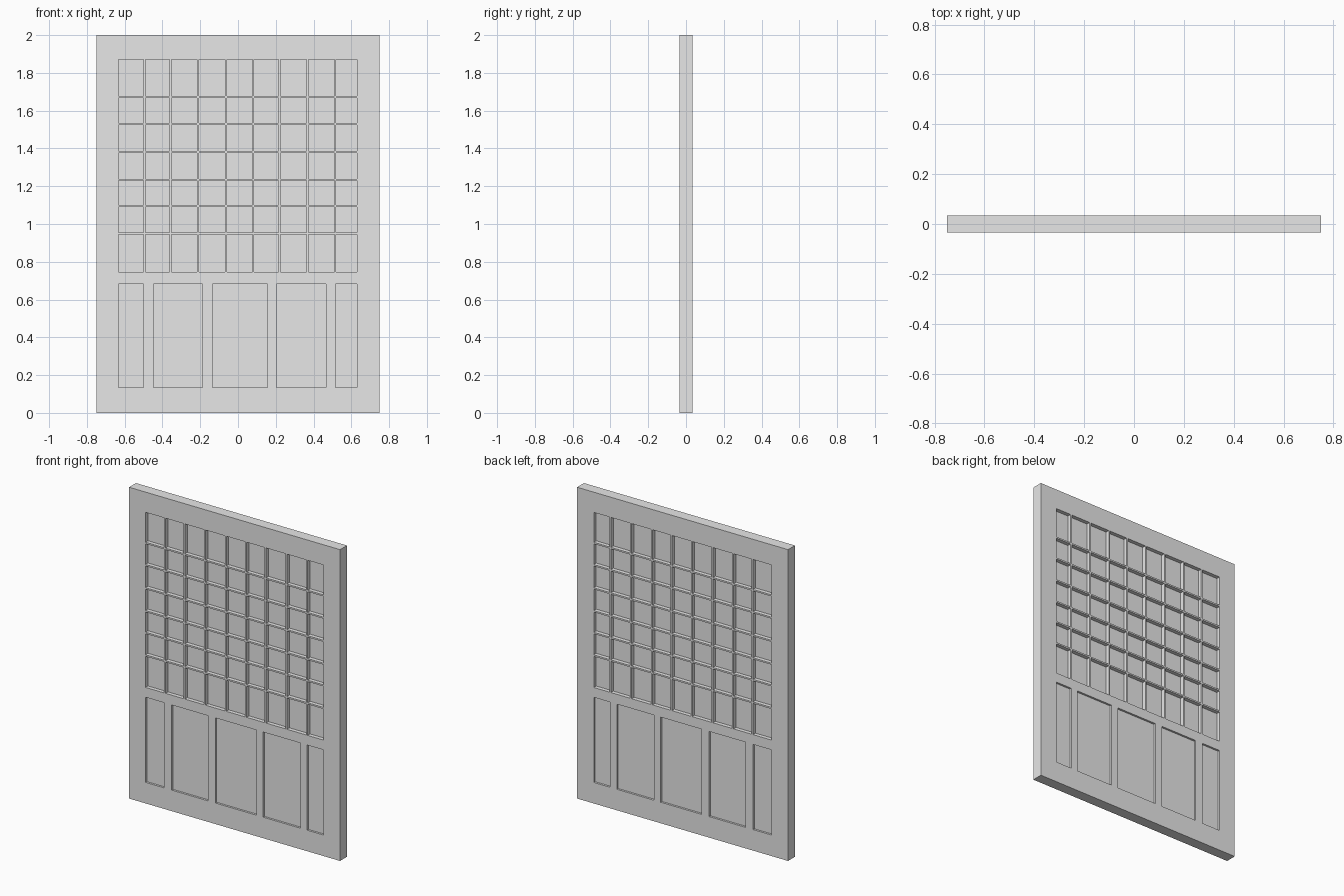
import bpy
import bmesh
from mathutils import Matrix, Vector

cube = bpy.data.objects.get("Cube")
if cube:
    bpy.data.objects.remove(cube, do_unlink=True)

WIDTH, HEIGHT, THICK = 1.5, 2.0, 0.07
LEFT, RIGHT = -0.633, 0.631
BAR = 0.01
PANE_DEPTH, PANEL_DEPTH = 0.025, 0.013

paint = bpy.data.materials.new("grey_paint")
paint.use_nodes = True
grey = (0.8, 0.8, 0.8, 1.0)
paint.diffuse_color = grey
paint.node_tree.nodes["Principled BSDF"].inputs["Base Color"].default_value = grey


def add_box(bm, x, y, z):
    """Add a box spanning the given (low, high) ranges."""
    size = Vector((x[1] - x[0], y[1] - y[0], z[1] - z[0]))
    centre = Vector((sum(x), sum(y), sum(z))) / 2
    bmesh.ops.create_cube(bm, size=1, matrix=Matrix.Translation(centre) @ Matrix.Diagonal(size).to_4x4())


def make_object(name, bm):
    mesh = bpy.data.meshes.new(name)
    bm.to_mesh(mesh)
    bm.free()
    mesh.materials.append(paint)
    obj = bpy.data.objects.new(name, mesh)
    bpy.context.collection.objects.link(obj)
    return obj


def spans(low, high, bars):
    """Openings left between low and high by bars at the given centres."""
    starts = [low] + [b + BAR / 2 for b in bars]
    ends = [b - BAR / 2 for b in bars] + [high]
    return list(zip(starts, ends))


# Door slab
bm = bmesh.new()
add_box(bm, (-WIDTH / 2, WIDTH / 2), (-THICK / 2, THICK / 2), (0, HEIGHT))
door = make_object("panelled_door", bm)

# Window openings between the glazing bars, and the lower panels
columns = spans(LEFT, RIGHT, [-0.496, -0.358, -0.211, -0.064, 0.081, 0.219, 0.367, 0.515])
rows = spans(0.745, 1.87, [0.95, 1.095, 1.234, 1.381, 1.53, 1.673])
panels = [(LEFT, -0.501), (-0.448, -0.189), (-0.136, 0.155), (0.203, 0.467), (0.515, RIGHT)]
recesses = [(x, z, PANE_DEPTH) for x in columns for z in rows]
recesses += [(x, (0.135, 0.682), PANEL_DEPTH) for x in panels]

# Recess cutters, the same on both faces
bm = bmesh.new()
for x, z, depth in recesses:
    inner, outer = THICK / 2 - depth, THICK / 2 + 0.05
    add_box(bm, x, (-outer, -inner), z)
    add_box(bm, x, (inner, outer), z)
cutter = make_object("recess_cutter", bm)
cutter.hide_render = True

# Cut the recesses into the slab
cut = door.modifiers.new("recesses", "BOOLEAN")
cut.operation = "DIFFERENCE"
cut.solver = "EXACT"
cut.object = cutter
bpy.context.view_layer.objects.active = door
door.select_set(True)
bpy.ops.object.modifier_apply(modifier=cut.name)
bpy.data.objects.remove(cutter, do_unlink=True)
